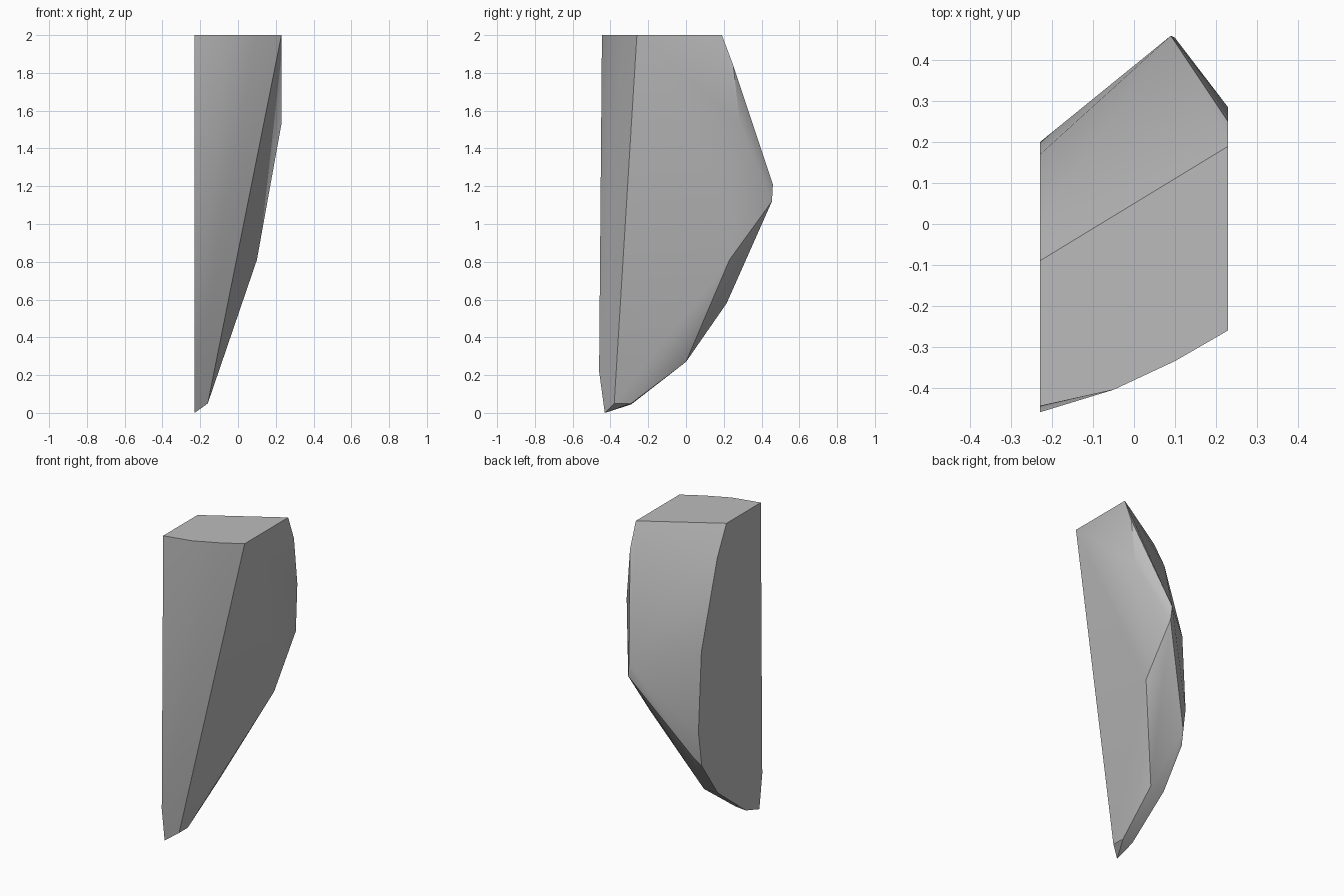
import bpy, bmesh, math

cube = bpy.data.objects.get("Cube")
if cube:
    bpy.data.objects.remove(cube, do_unlink=True)

# One plain grey
grey = bpy.data.materials.new("stone_grey")
grey.use_nodes = True
colour = (0.5, 0.5, 0.5, 1)
grey.diffuse_color = colour
grey.node_tree.nodes["Principled BSDF"].inputs["Base Color"].default_value = colour

# Outline of the flat side, as (y, z)
flat_side = [(-0.445, 2), (-0.09, 2), (0.005, 1.81), (0.17, 1.256), (0.2, 0.74),
             (0.165, 0.51), (0, 0.27), (-0.29, 0.045), (-0.43, 0), (-0.46, 0.22)]
# Outline of the narrow opposite side, as (y, z)
narrow_side = [(-0.26, 2), (0.19, 2), (0.2, 1.97), (0.25, 1.84), (0.285, 1.53)]
# Corners between the two sides
corners = [(-0.05, -0.405, 2), (0.1, -0.335, 2),             # curved front rim
           (0.09, 0.46, 1.21), (0.1, 0.455, 1.12),           # back peak
           (0.1, 0.23, 0.81), (-0.2, 0.215, 0.58),           # lower back ridges
           (-0.13, 0, 0.27), (-0.16, -0.29, 0.05), (-0.16, -0.38, 0.05)]  # tip

points = [(-0.23, y, z) for y, z in flat_side]
points += [(0.23, y, z) for y, z in narrow_side] + corners

# The shard is the convex skin around its corners
bm = bmesh.new()
for p in points:
    bm.verts.new(p)
hull = bmesh.ops.convex_hull(bm, input=bm.verts[:])
loose = {g for g in hull["geom_interior"] + hull["geom_unused"]
         if isinstance(g, bmesh.types.BMVert)}
bmesh.ops.delete(bm, geom=list(loose), context='VERTS')
bmesh.ops.dissolve_limit(bm, angle_limit=math.radians(0.5),
                         verts=bm.verts[:], edges=bm.edges[:])
bmesh.ops.recalc_face_normals(bm, faces=bm.faces[:])

mesh = bpy.data.meshes.new("rock_shard")
bm.to_mesh(mesh)
bm.free()
mesh.materials.append(grey)
shard = bpy.data.objects.new("rock_shard", mesh)
bpy.context.collection.objects.link(shard)

# Smooth the gentle facets, keep the hard edges
bpy.ops.object.select_all(action='DESELECT')
bpy.context.view_layer.objects.active = shard
shard.select_set(True)
bpy.ops.object.shade_smooth_by_angle(angle=math.radians(30))
